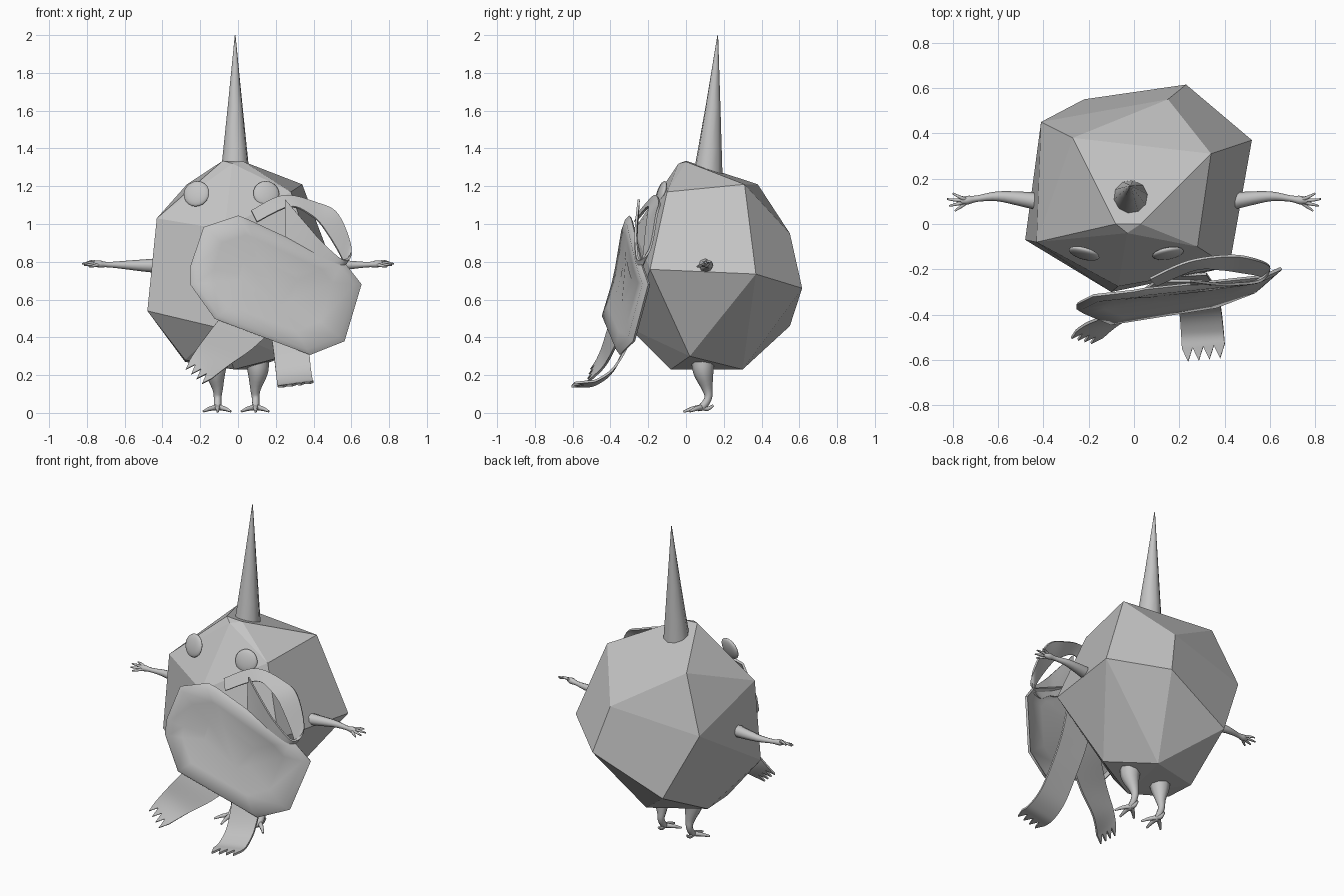
import bpy, bmesh, math
from mathutils import Vector, Matrix

cube = bpy.data.objects.get("Cube")
if cube:
    bpy.data.objects.remove(cube, do_unlink=True)

grey = bpy.data.materials.new("plain_grey")
grey.use_nodes = True
GREY = (0.55, 0.55, 0.55, 1)
grey.diffuse_color = GREY
grey.node_tree.nodes["Principled BSDF"].inputs["Base Color"].default_value = GREY


def finish(name, bm, smooth=None, thick=0):
    """Turn a bmesh into a named object, optionally thickened and smoothed."""
    bmesh.ops.recalc_face_normals(bm, faces=bm.faces[:])
    me = bpy.data.meshes.new(name)
    bm.to_mesh(me)
    bm.free()
    ob = bpy.data.objects.new(name, me)
    bpy.context.collection.objects.link(ob)
    me.materials.append(grey)
    bpy.ops.object.select_all(action='DESELECT')
    ob.select_set(True)
    bpy.context.view_layer.objects.active = ob
    if thick:
        sol = ob.modifiers.new("thickness", 'SOLIDIFY')
        sol.thickness = thick
        sol.offset = 0
        bpy.ops.object.modifier_apply(modifier=sol.name)
    if smooth:
        bpy.ops.object.shade_smooth_by_angle(angle=math.radians(smooth))


def catmull(pts, steps):
    """Smooth a list of vectors."""
    out = []
    for i in range(len(pts) - 1):
        a, b, c, d = pts[max(i - 1, 0)], pts[i], pts[i + 1], pts[min(i + 2, len(pts) - 1)]
        for k in range(steps):
            t = k / steps
            out.append(0.5 * (2 * b + (c - a) * t + (2 * a - 5 * b + 4 * c - d) * t * t
                              + (3 * b - a - 3 * c + d) * t ** 3))
    return out + [pts[-1]]


def tube(bm, pts, sides=8, steps=4):
    """Tapered tube through (x, y, z, radius) points, rings carried without twist."""
    path = catmull([Vector(p) for p in pts], steps)
    rings, side = [], None
    for i, p in enumerate(path):
        tan = (path[min(i + 1, len(path) - 1)] - path[max(i - 1, 0)]).to_3d().normalized()
        side = side or tan.orthogonal()
        side = (side - tan * side.dot(tan)).normalized()
        other = tan.cross(side)
        rings.append([bm.verts.new(p.to_3d() + p[3] * (
            side * math.cos(j * math.tau / sides) + other * math.sin(j * math.tau / sides)))
            for j in range(sides)])
    for a, b in zip(rings, rings[1:]):
        for j in range(sides):
            bm.faces.new((a[j], a[(j + 1) % sides], b[(j + 1) % sides], b[j]))
    bm.faces.new(rings[0])
    bm.faces.new(rings[-1])


def ribbon(name, left, right, teeth=0):
    """Band between two edge curves, with an optional zigzag end."""
    a = catmull([Vector(p) for p in left], 6)
    b = catmull([Vector(p) for p in right], 6)
    bm = bmesh.new()
    n = max(teeth, 2) * 2
    rows = [[bm.verts.new(p.lerp(q, j / n)) for j in range(n + 1)] for p, q in zip(a, b)]
    for r, s in zip(rows, rows[1:]):
        for j in range(n):
            bm.faces.new((r[j], r[j + 1], s[j + 1], s[j]))
    if teeth:
        out = ((a[-1] - a[-2]) + (b[-1] - b[-2])).normalized() * 0.06
        for j in range(0, n, 2):
            e = rows[-1][j:j + 3]
            tip = bm.verts.new(e[1].co + out)
            bm.faces.new((e[0], e[1], tip))
            bm.faces.new((e[1], e[2], tip))
    finish(name, bm, 40, .012)


# Faceted body: hull of its corner points
corners = [(-.08, .0, 1.335), (.03, .0, 1.33), (-.03, -.04, 1.32), (-.27, .38, 1.21),
           (.34, .31, 1.21), (.28, -.10, 1.17), (-.43, -.08, 1.03), (-.07, -.275, .97),
           (.15, .55, .95), (-.41, .45, .87), (.42, -.19, .76), (.52, .37, .735),
           (.23, .615, .66), (-.48, -.07, .54), (-.22, .55, .46), (-.10, -.30, .45),
           (.25, .02, .30), (.07, .30, .23), (-.28, .18, .27), (-.28, -.02, .28),
           (-.02, -.08, .23)]
bm = bmesh.new()
for c in corners:
    bm.verts.new(c)
bmesh.ops.convex_hull(bm, input=bm.verts[:])
bmesh.ops.dissolve_limit(bm, angle_limit=math.radians(4), verts=bm.verts[:], edges=bm.edges[:])
finish("body", bm)

# Horn on top
bm = bmesh.new()
tube(bm, [(-.015, .115, 1.24, .08), (-.015, .143, 1.62, .04), (-.015, .168, 2, .002)], 10, 2)
finish("horn", bm, 45)

# Eyes: flattened balls lying on the upper front
for name, x, turn in (("right_eye", -.22, -.27), ("left_eye", .15, .18)):
    bm = bmesh.new()
    bmesh.ops.create_uvsphere(bm, u_segments=20, v_segments=12, radius=.07)
    bm.transform(Matrix.Translation((x, -.13, 1.16)) @ Matrix.Rotation(turn, 4, 'Z')
                 @ Matrix.Rotation(math.radians(74), 4, 'X') @ Matrix.Diagonal((1, 1, .28, 1)))
    finish(name, bm, 60)

# Arms with fingers, and legs with clawed toes
for side, s in (("left", 1), ("right", -1)):
    bm = bmesh.new()
    tube(bm, [(s * .40, .095, .78, .04), (s * .48, .108, .78, .034), (s * .60, .122, .783, .022),
              (s * .69, .112, .785, .014), (s * .735, .105, .788, .019), (s * .765, .10, .79, .010)])
    for x, y, z in ((.80, .135, .798), (.825, .11, .79), (.815, .08, .782), (.79, .058, .775)):
        tube(bm, [(s * .725, .105, .788, .010), (s * (.73 + x) / 2, (y + .10) / 2, z + .004, .008),
                  (s * x, y, z, .004)], 6, 3)
    finish(side + "_arm", bm, 60)

    cx = .105 if s > 0 else -.12
    ax = cx - s * .012
    bm = bmesh.new()
    tube(bm, [(cx - s * .005, .09, .30, .064), (cx, .092, .22, .055), (ax, .112, .13, .029),
              (ax, .118, .08, .020), (ax, .09, .035, .020), (ax, .06, .022, .014)])
    for dx, y, z in ((-.075, .02, .008), (0, -.015, .006), (.07, .02, .008), (0, .145, .04)):
        tube(bm, [(ax, .085, .030, .016), (ax + dx * .55, (y + .085) / 2, .022, .012),
                  (ax + dx, y, z, .006)], 6, 3)
    finish(side + "_leg", bm, 60)

# Broad panel slung across the front, its rim curling back
rim = [(-.25, -.35, .77), (-.18, -.315, .98), (.0, -.295, 1.04), (.05, -.285, 1.02),
       (.57, -.23, .78), (.65, -.195, .68), (.56, -.275, .38), (.38, -.345, .31),
       (-.12, -.425, .50), (-.25, -.37, .68)]
pts = [Vector(p) for p in rim]
mid = sum(pts, Vector()) / len(pts)
bm = bmesh.new()
rings = []
for scale, push in ((1, 0), (.93, .022), (.7, .018), (.35, .012)):
    rings.append([bm.verts.new(mid + (p - mid) * scale + Vector((0, -push, 0))) for p in pts])
for a, b in zip(rings, rings[1:]):
    for j in range(len(a)):
        k = (j + 1) % len(a)
        bm.faces.new((a[j], a[k], b[k], b[j]))
bm.faces.new(rings[-1])
finish("front_panel", bm, 50, .014)

# Looped band beside the panel, open in the middle
ribbon("ribbon_loop",
       [(.07, -.24, 1.07), (.24, -.165, 1.15), (.42, -.14, 1.11), (.53, -.155, 1.05),
        (.60, -.19, .87), (.56, -.25, .81), (.45, -.265, .90), (.37, -.265, .99), (.25, -.25, 1.13)],
       [(.10, -.27, 1.01), (.27, -.20, 1.09), (.38, -.20, 1.05), (.46, -.21, .97),
        (.56, -.23, .79), (.50, -.255, .75), (.42, -.265, .80), (.36, -.265, .82), (.25, -.265, .90)])

# Two hanging tails with ragged ends
ribbon("right_tail",
       [(.10, -.25, .78), (.0, -.32, .62), (-.12, -.40, .47), (-.21, -.44, .35), (-.255, -.47, .28)],
       [(.30, -.25, .72), (.24, -.30, .52), (.10, -.37, .36), (-.05, -.43, .25), (-.14, -.50, .18)], 4)
ribbon("left_tail",
       [(.12, -.23, .78), (.14, -.26, .58), (.18, -.31, .38), (.20, -.39, .22), (.208, -.48, .15),
        (.212, -.55, .14)],
       [(.32, -.22, .74), (.34, -.25, .56), (.37, -.30, .38), (.385, -.38, .24), (.395, -.47, .175),
        (.40, -.53, .165)], 4)
